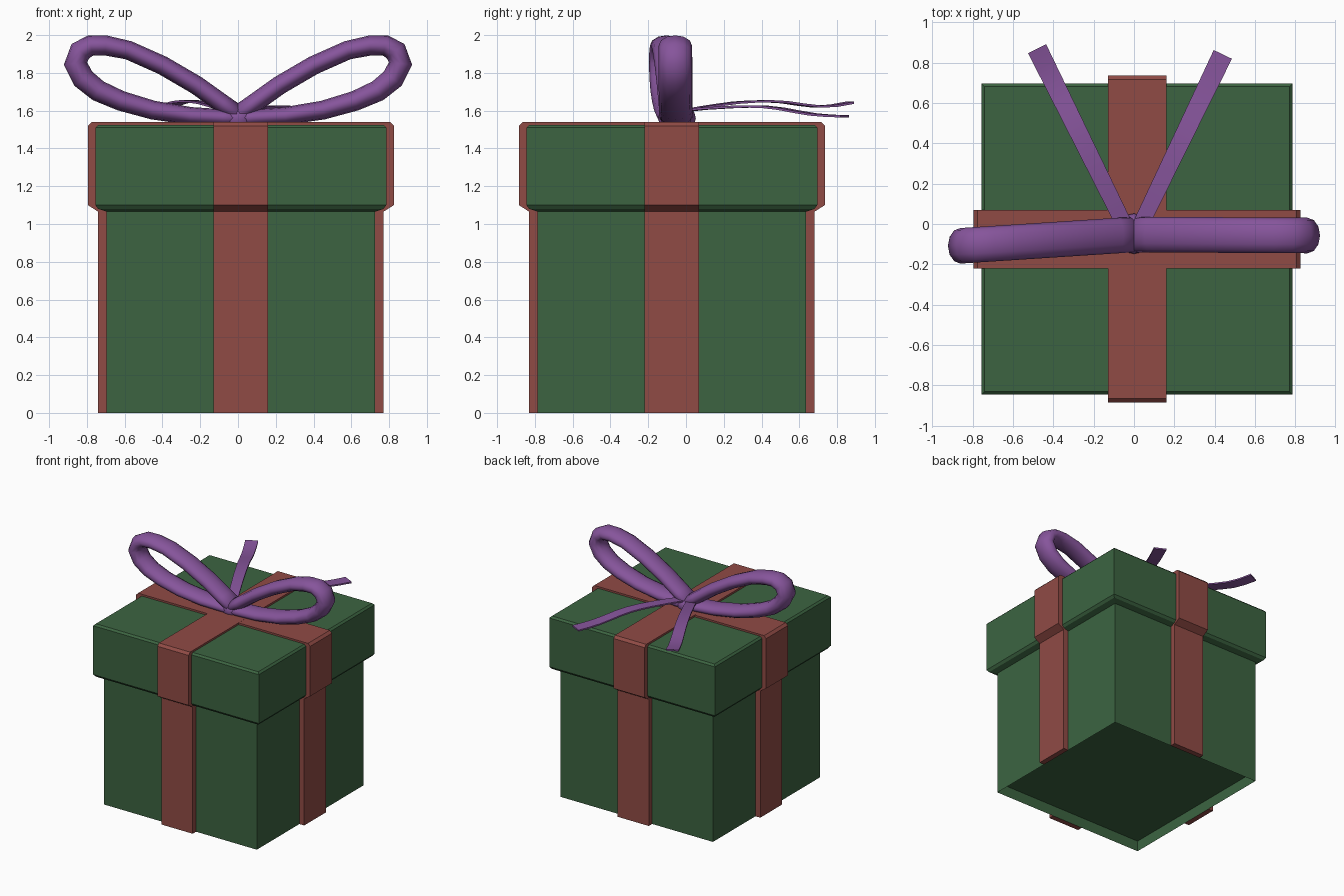
import bpy, bmesh, math
from mathutils import Vector

if "Cube" in bpy.data.objects:
    bpy.data.objects.remove(bpy.data.objects["Cube"])

CX, CY = 0.015, -0.075   # centre of the box


def material(name, rgb):
    m = bpy.data.materials.new(name)
    m.diffuse_color = (*rgb, 1)
    m.use_nodes = True
    m.node_tree.nodes["Principled BSDF"].inputs["Base Color"].default_value = m.diffuse_color
    return m


GREEN = material("green_paper", (0.045, 0.127, 0.053))
RED = material("red_band", (0.28, 0.07, 0.06))
PURPLE = material("purple_bow", (0.24, 0.09, 0.33))


def finish(name, bm, mat, smooth=False, recalc=True):
    if recalc:
        bmesh.ops.recalc_face_normals(bm, faces=bm.faces)
    me = bpy.data.meshes.new(name)
    bm.to_mesh(me)
    bm.free()
    me.materials.append(mat)
    ob = bpy.data.objects.new(name, me)
    bpy.context.collection.objects.link(ob)
    for p in me.polygons:
        p.use_smooth = smooth
    return ob


def bridge(bm, rings, closed=True):
    for a, b in zip(rings, rings[1:]):
        n = len(a)
        for i in range(n if closed else n - 1):
            j = (i + 1) % n
            bm.faces.new((a[i], a[j], b[j], b[i]))


def square_stack(name, profile, cap_top, mat):
    """Square rings (half width, z) joined into walls."""
    bm = bmesh.new()
    rings = [[bm.verts.new((CX + sx * h, CY + sy * h, z))
              for sx, sy in ((-1, -1), (1, -1), (1, 1), (-1, 1))] for h, z in profile]
    bridge(bm, rings)
    if cap_top:
        bm.faces.new(rings[-1])
    return finish(name, bm, mat, recalc=len(profile) > 1)


# Box body (open underneath), recessed floor and lid
square_stack("box_body", [(0.71, 0), (0.71, 1.075)], False, GREEN)
floor = square_stack("box_floor", [(0.71, 0.09)], True, GREEN)
floor.data.flip_normals()
square_stack("lid", [(0.71, 1.065), (0.755, 1.08), (0.77, 1.10), (0.77, 1.51), (0.755, 1.525)],
             True, GREEN)


# Flat bands wrapped over the box in both directions
def band(name, along_x, lift):
    outer = [(0.755, 0), (0.755, 1.065), (0.81, 1.10), (0.81, 1.52), (0.79, 1.54 + lift)]
    inner = [(0.71, 0), (0.71, 1.07), (0.765, 1.10), (0.765, 1.51), (0.75, 1.52)]
    outer += [(-h, z) for h, z in reversed(outer)]
    inner += [(-h, z) for h, z in reversed(inner)]
    bm = bmesh.new()
    rings = []
    for (ho, zo), (hi, zi) in zip(outer, inner):
        pts = [(hi, -0.145, zi), (ho, -0.145, zo), (ho, 0.145, zo), (hi, 0.145, zi)]
        rings.append([bm.verts.new((CX + (a if along_x else b), CY + (b if along_x else a), z))
                      for a, b, z in pts])
    bridge(bm, rings, closed=False)
    bm.faces.new(rings[0])
    bm.faces.new(rings[-1])
    finish(name, bm, RED)


band("band_side_to_side", True, 0)
band("band_front_to_back", False, 0.0005)


# Bow loops: oval tube swept along a teardrop path (x, z, in-plane radius)
LOOP = [(-0.02, 1.565, .05), (0.08, 1.635, .05), (0.22, 1.735, .05), (0.40, 1.84, .05),
        (0.58, 1.92, .05), (0.70, 1.945, .053), (0.78, 1.945, .055), (0.835, 1.915, .06),
        (0.86, 1.85, .062), (0.82, 1.77, .06), (0.74, 1.705, .057), (0.62, 1.652, .053),
        (0.45, 1.603, .05), (0.25, 1.572, .047), (0.08, 1.563, .045), (-0.02, 1.56, .045)]


def bow_loop(name, side, y_end):
    bm = bmesh.new()
    rings = []
    for i, (x, z, r) in enumerate(LOOP):
        a, b = LOOP[max(i - 1, 0)], LOOP[min(i + 1, len(LOOP) - 1)]
        t = Vector((b[0] - a[0], b[1] - a[1])).normalized()
        y = -0.052 + (y_end + 0.052) * x / 0.86
        ring = []
        for k in range(12):
            ang = math.tau * k / 12
            u, v = r * math.cos(ang), 0.088 * math.sin(ang)
            ring.append(bm.verts.new((side * (x - t.y * u), y + v, z + t.x * u)))
        rings.append(ring)
    bridge(bm, rings)
    bm.faces.new(rings[0])
    bm.faces.new(rings[-1])
    finish(name, bm, PURPLE, smooth=True)


bow_loop("bow_loop_right", 1, -0.057)
bow_loop("bow_loop_left", -1, -0.108)

# Knot
bm = bmesh.new()
bmesh.ops.create_uvsphere(bm, u_segments=14, v_segments=8, radius=1)
for v in bm.verts:
    v.co = Vector((v.co.x * 0.10, v.co.y * 0.10 - 0.048, v.co.z * 0.075 + 1.56))
finish("bow_knot", bm, PURPLE, smooth=True)


# Ribbon tails: thin wavy strips running backwards from the knot
def tail(name, start, end, heights, width):
    bm = bmesh.new()
    s, e = Vector(start), Vector(end)
    d = (e - s).normalized()
    n = Vector((-d.y, d.x))
    rings = []
    for i, z in enumerate(heights):
        f = i / (len(heights) - 1)
        c = s.lerp(e, f)
        w = width * (0.8 + 0.2 * f) / 2
        rings.append([bm.verts.new((*(c + n * w * q), z + h))
                      for q, h in ((-1, -.006), (1, -.006), (1, .006), (-1, .006))])
    bridge(bm, rings)
    bm.faces.new(rings[0])
    bm.faces.new(rings[-1])
    ob = finish(name, bm, PURPLE)
    bpy.context.view_layer.objects.active = ob
    ob.select_set(True)
    bpy.ops.object.shade_smooth_by_angle(angle=math.radians(40))
    ob.select_set(False)


tail("bow_tail_left", (-0.05, 0.0), (-0.48, 0.868),
     [1.60, 1.617, 1.63, 1.642, 1.648, 1.65, 1.645, 1.632, 1.622, 1.626, 1.642], 0.10)
tail("bow_tail_right", (0.035, 0.0), (0.44, 0.84),
     [1.60, 1.61, 1.615, 1.62, 1.622, 1.62, 1.61, 1.594, 1.58, 1.573, 1.57], 0.10)
